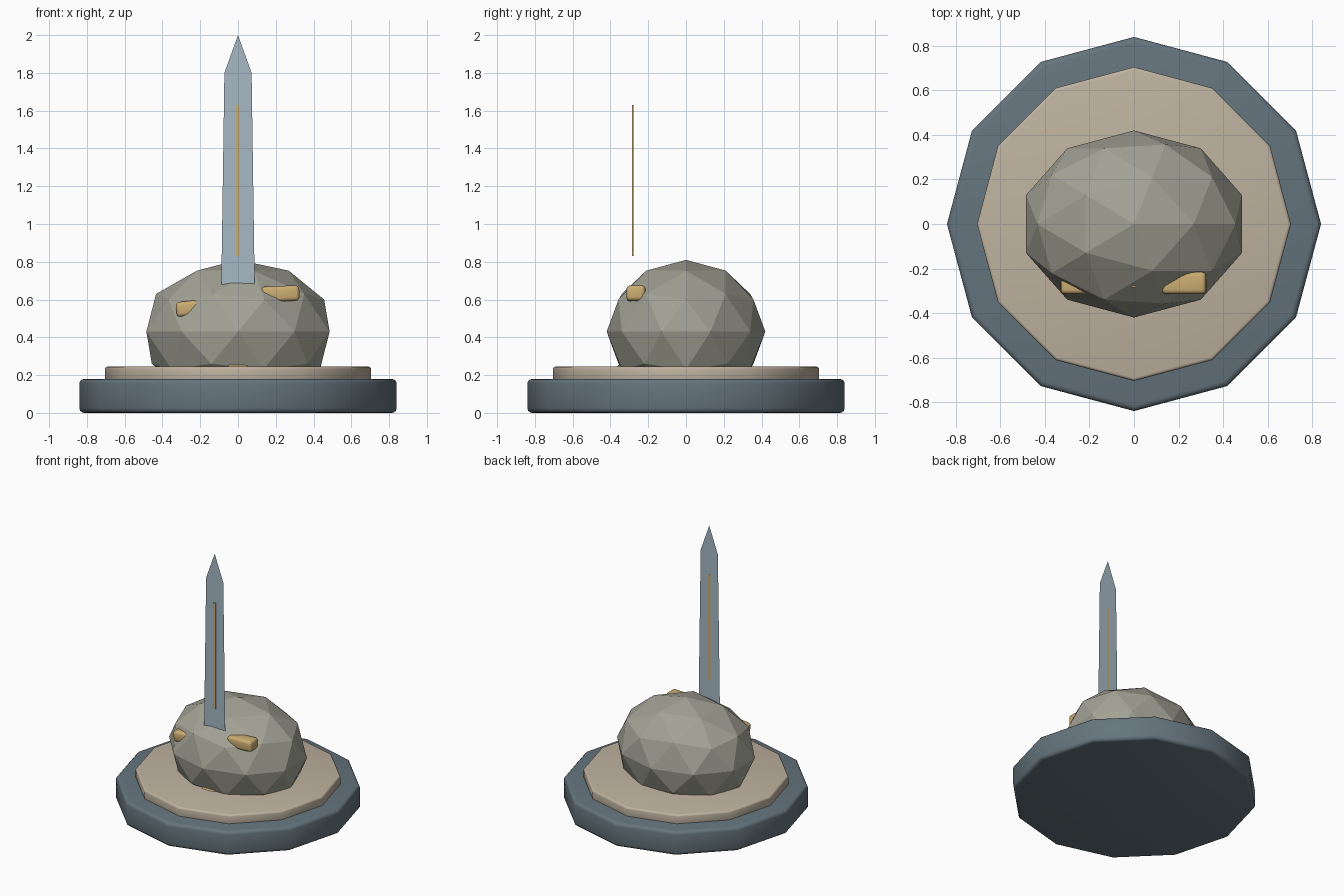
import bpy, bmesh
from mathutils import Matrix, Euler

if "Cube" in bpy.data.objects:
    bpy.data.objects.remove(bpy.data.objects["Cube"])


def material(name, rgb):
    m = bpy.data.materials.new(name)
    m.diffuse_color = (*rgb, 1)
    m.use_nodes = True
    m.node_tree.nodes["Principled BSDF"].inputs["Base Color"].default_value = m.diffuse_color
    return m


SLATE = material("slate", (0.13, 0.175, 0.205))
SAND = material("sand", (0.52, 0.45, 0.35))
STONE = material("stone", (0.36, 0.36, 0.30))
STEEL = material("steel", (0.38, 0.48, 0.55))
GOLD = material("gold", (0.60, 0.42, 0.17))


def finish(name, bm, mat, smooth=None):
    me = bpy.data.meshes.new(name)
    bm.normal_update()
    bm.to_mesh(me)
    bm.free()
    ob = bpy.data.objects.new(name, me)
    bpy.context.collection.objects.link(ob)
    me.materials.append(mat)
    if smooth:
        bpy.ops.object.select_all(action='DESELECT')
        ob.select_set(True)
        bpy.context.view_layer.objects.active = ob
        bpy.ops.object.shade_smooth_by_angle(angle=smooth)
    return ob


def disc(name, r, z0, z1, bevel, mat):
    bm = bmesh.new()
    bmesh.ops.create_cone(bm, cap_ends=True, segments=12, radius1=r, radius2=r,
                          depth=z1 - z0, matrix=Matrix.Translation((0, 0, (z0 + z1) / 2)))
    # round only the rims of the two caps
    rims = [e for e in bm.edges if abs(e.verts[0].co.z - e.verts[1].co.z) < 1e-4]
    bmesh.ops.bevel(bm, geom=rims, offset=bevel, segments=3, profile=0.5, affect='EDGES')
    finish(name, bm, mat, 0.7)


def block(name, centre, size, rot, bevel, mat):
    bm = bmesh.new()
    bmesh.ops.create_cube(bm, size=1)
    bmesh.ops.scale(bm, vec=size, verts=bm.verts)
    if bevel:
        bmesh.ops.bevel(bm, geom=bm.edges[:], offset=bevel, segments=3,
                        profile=0.5, affect='EDGES')
    bm.transform(Matrix.Translation(centre) @ Euler(rot).to_matrix().to_4x4())
    finish(name, bm, mat, 0.7 if bevel else None)


# two-step plinth
disc("plinth_base", 0.84, 0.0, 0.18, 0.025, SLATE)
disc("plinth_top", 0.705, 0.165, 0.245, 0.014, SAND)

# faceted boulder
bm = bmesh.new()
bmesh.ops.create_icosphere(bm, subdivisions=2, radius=1)
bm.transform(Matrix.Translation((0, 0, 0.43)) @ Matrix.Diagonal((0.51, 0.42, 0.38, 1)))
finish("boulder", bm, STONE)

# paper-thin blade stuck in the boulder
bm = bmesh.new()
half = [(0.091, 0.5), (0.072, 1.8)]
outline = half + [(0, 2.0)] + [(-x, z) for x, z in reversed(half)]
bm.faces.new([bm.verts.new((x, -0.278, z)) for x, z in outline])
finish("blade", bm, STEEL)

# raised rib on the front of the blade
block("blade_rib", (0, -0.281, 1.23), (0.02, 0.008, 0.80), (0, 0, 0), 0, GOLD)

# gold nuggets set in the boulder
block("nugget_right", (0.225, -0.265, 0.631), (0.20, 0.10, 0.082), (0, -0.04, 0), 0.02, GOLD)
block("nugget_left", (-0.255, -0.265, 0.553), (0.145, 0.10, 0.08), (0, -0.1, 0), 0.02, GOLD)
block("nugget_low", (0, -0.315, 0.215), (0.12, 0.10, 0.08), (0, 0.03, 0), 0.02, GOLD)
